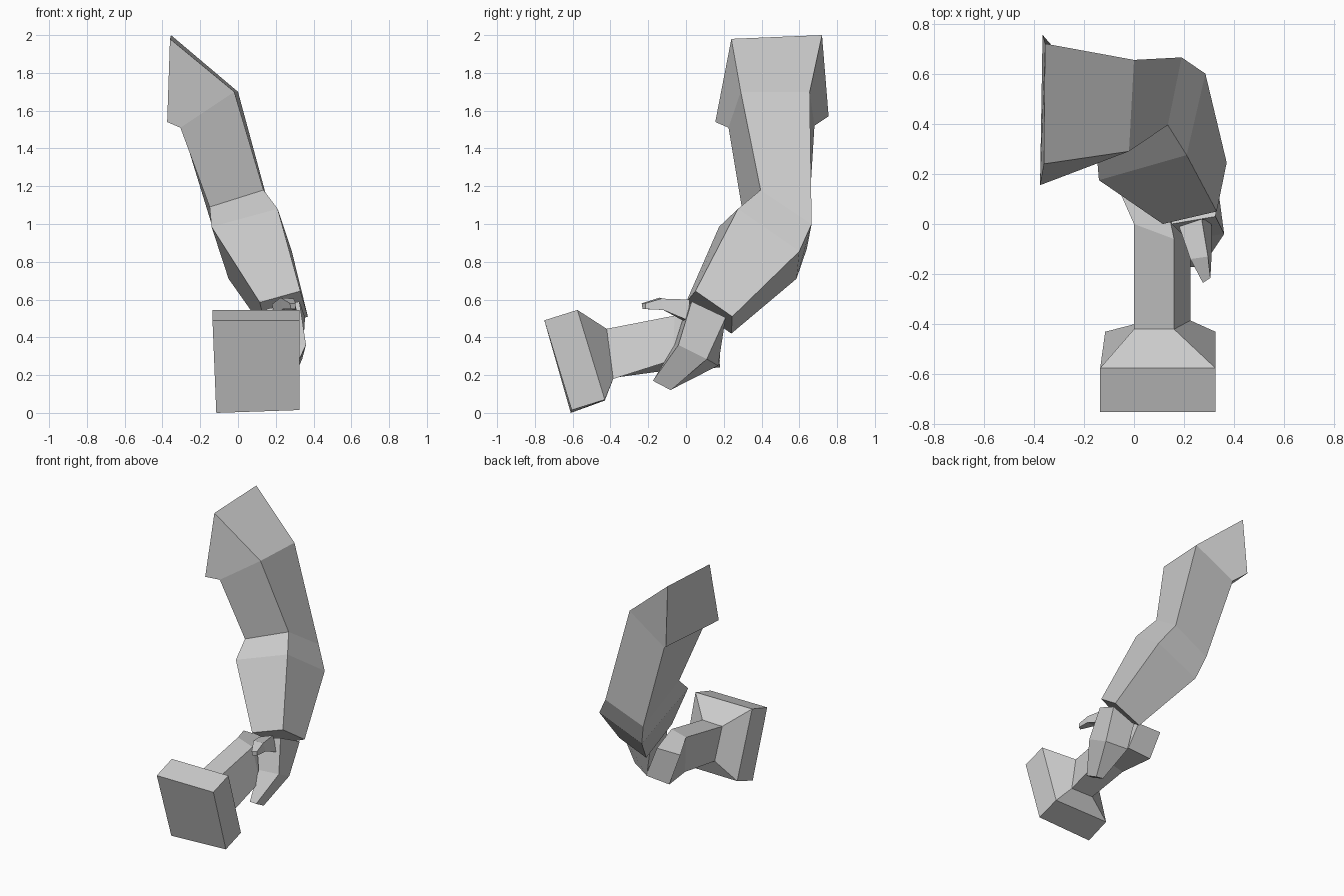
import bpy, bmesh


def loft(name, rings):
    """Join four-sided cross-sections into a closed flat-faced solid."""
    bm = bmesh.new()
    loops = [[bm.verts.new(p) for p in ring] for ring in rings]
    for a, b in zip(loops, loops[1:]):
        for i in range(4):
            j = (i + 1) % 4
            bm.faces.new((a[i], a[j], b[j], b[i]))
    bm.faces.new(loops[0][::-1])
    bm.faces.new(loops[-1])
    bmesh.ops.recalc_face_normals(bm, faces=bm.faces[:])
    mesh = bpy.data.meshes.new(name)
    bm.to_mesh(mesh)
    bm.free()
    obj = bpy.data.objects.new(name, mesh)
    bpy.context.collection.objects.link(obj)
    return obj


# Arm from shoulder to wrist: right-front, right-back, left-back, left-front
loft("arm", [
    [(-.36, .24, 1.98), (-.355, .72, 2.0), (-.365, .755, 1.57), (-.375, .155, 1.54)],
    [(-.02, .29, 1.70), (0, .655, 1.70), (-.3, .68, 1.52), (-.305, .225, 1.51)],
    [(.135, .395, 1.18), (.19, .665, 1.0), (-.1, .64, .87), (-.15, .295, 1.09)],
    [(.21, .275, 1.08), (.285, .60, .855), (-.05, .585, .71), (-.14, .175, .985)],
    [(.33, .05, .645), (.37, .245, .51), (.155, .24, .42), (.115, 0, .585)],
])

# Palm and handle, bent where the hand grips it: top-left, top-right, bottom-right, bottom-left
grip_front = [(0, -.42, .44), (.16, -.42, .445), (.225, -.385, .18), (.04, -.39, .185)]
loft("handle", [
    [(-.08, .18, .48), (.11, .18, .48), (.2, .18, .255), (.01, .18, .24)],
    [(0, 0, .52), (.16, -.06, .515), (.225, -.07, .28), (.05, -.06, .23)],
    grip_front,
])

# Tapered neck and square head
loft("hammer_head", [
    grip_front,
    [(-.135, -.575, .545), (.325, -.575, .545), (.325, -.43, .07), (-.115, -.43, .065)],
    [(-.135, -.75, .49), (.325, -.75, .49), (.325, -.605, .015), (-.115, -.61, .0)],
])

# Curled fingers: outer-front, outer-back, inner-back, inner-front
loft("fingers", [
    [(.325, .03, .59), (.355, .21, .505), (.16, .19, .45), (.15, 0, .55)],
    [(.36, -.04, .36), (.34, .11, .285), (.2, .17, .25), (.21, -.06, .36)],
    [(.27, -.175, .17), (.265, -.08, .12), (.21, -.075, .125), (.215, -.17, .17)],
])

# Thumb: top-left, top-right, bottom-right, bottom-left
loft("thumb", [
    [(.18, -.01, .575), (.27, .02, .60), (.31, .01, .49), (.2, 0, .48)],
    [(.225, -.14, .61), (.295, -.13, .605), (.31, -.12, .545), (.235, -.13, .55)],
    [(.275, -.235, .58), (.305, -.215, .58), (.305, -.215, .55), (.28, -.23, .55)],
])
